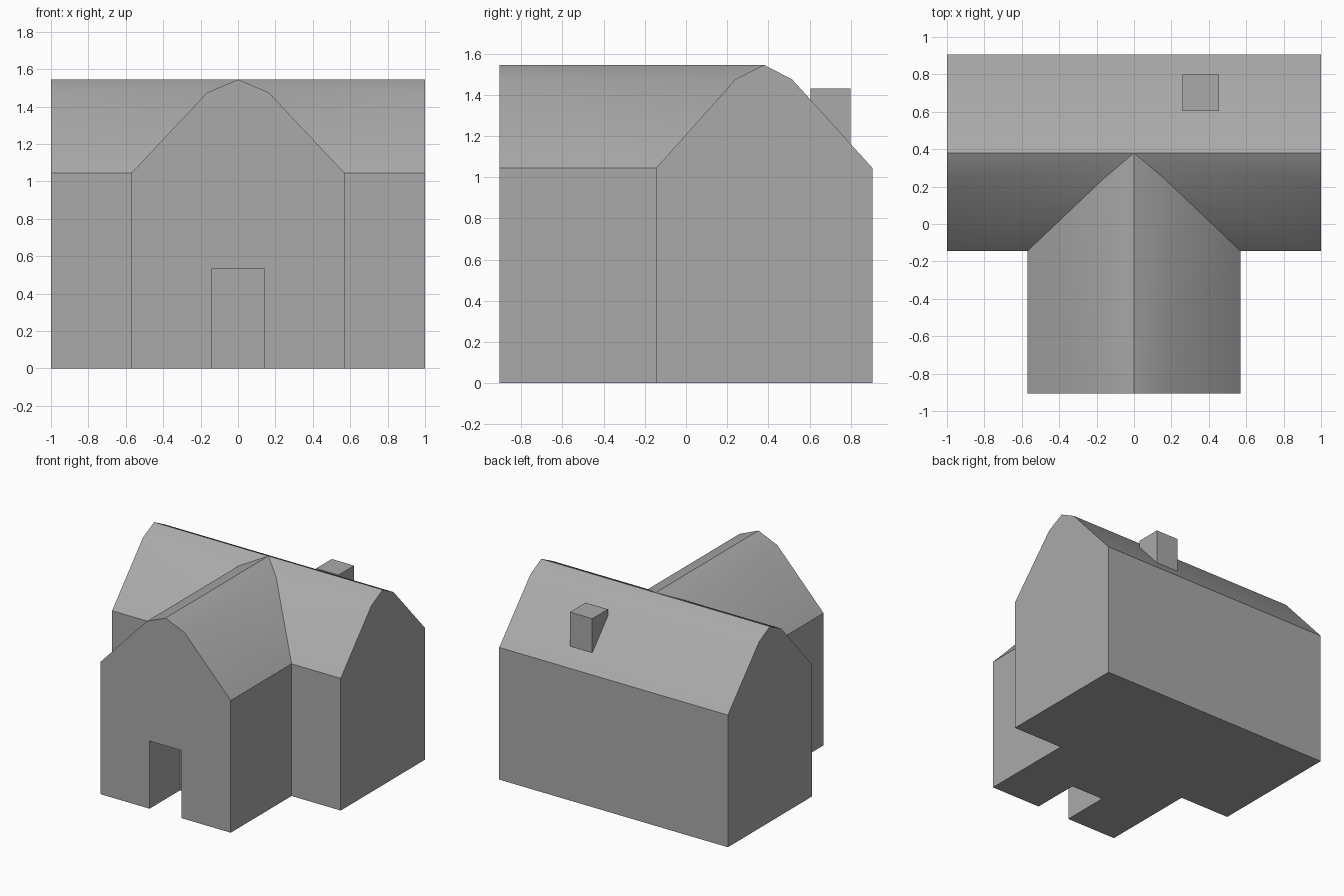
import bpy
import bmesh
import math

cube = bpy.data.objects.get("Cube")
if cube:
    bpy.data.objects.remove(cube, do_unlink=True)

grey = bpy.data.materials.new("plain_grey")
grey.use_nodes = True
colour = (0.4, 0.4, 0.4, 1.0)
grey.diffuse_color = colour
grey.node_tree.nodes["Principled BSDF"].inputs["Base Color"].default_value = colour

# Shared dimensions: heights, half widths and depths
EAVE, KINK, RIDGE = 1.045, 1.475, 1.545
WING, WING_KINK, MAIN = 0.57, 0.165, 1.0
FRONT, STEP, KINK_F, MID, KINK_B, BACK = -0.905, -0.145, 0.24, 0.38, 0.515, 0.905
DOOR, DOOR_TOP, DOOR_BACK = 0.14, 0.535, -0.525


def build(name, half_faces, mirrored=True):
    """Make an object from polygons, reflected across x = 0."""
    bm = bmesh.new()
    for side in ((1, -1) if mirrored else (1,)):
        for face in half_faces:
            bm.faces.new([bm.verts.new((side * x, y, z)) for x, y, z in face])
    bmesh.ops.remove_doubles(bm, verts=bm.verts, dist=1e-4)
    bmesh.ops.recalc_face_normals(bm, faces=bm.faces)
    # Join the flat halves into single faces
    bmesh.ops.dissolve_limit(bm, angle_limit=math.radians(1),
                             verts=bm.verts, edges=bm.edges)
    mesh = bpy.data.meshes.new(name)
    bm.to_mesh(mesh)
    bm.free()
    mesh.materials.append(grey)
    obj = bpy.data.objects.new(name, mesh)
    bpy.context.collection.objects.link(obj)
    return obj


def wall(a, b, top, bottom=0):
    """Upright rectangle between two plan points."""
    return [(*a, bottom), (*b, bottom), (*b, top), (*a, top)]


# Walls, with the gables, doorway recess and floor
walls = [
    wall((WING, FRONT), (WING, STEP), EAVE),
    wall((WING, STEP), (MAIN, STEP), EAVE),
    wall((MAIN, BACK), (0, BACK), EAVE),
    [(MAIN, STEP, 0), (MAIN, BACK, 0), (MAIN, BACK, EAVE), (MAIN, KINK_B, KINK),
     (MAIN, MID, RIDGE), (MAIN, KINK_F, KINK), (MAIN, STEP, EAVE)],
    [(DOOR, FRONT, 0), (WING, FRONT, 0), (WING, FRONT, EAVE),
     (WING_KINK, FRONT, KINK), (0, FRONT, RIDGE), (0, FRONT, DOOR_TOP),
     (DOOR, FRONT, DOOR_TOP)],
    wall((DOOR, FRONT), (DOOR, DOOR_BACK), DOOR_TOP),
    wall((0, DOOR_BACK), (DOOR, DOOR_BACK), DOOR_TOP),
    [(0, FRONT, DOOR_TOP), (DOOR, FRONT, DOOR_TOP),
     (DOOR, DOOR_BACK, DOOR_TOP), (0, DOOR_BACK, DOOR_TOP)],
    [(0, BACK, 0), (MAIN, BACK, 0), (MAIN, STEP, 0), (WING, STEP, 0),
     (WING, FRONT, 0), (DOOR, FRONT, 0), (DOOR, DOOR_BACK, 0), (0, DOOR_BACK, 0)],
]
build("house_walls", walls)

# Roof, with valleys where the wing meets the main range
junction = (0, MID, RIDGE)
valley_mid = (WING_KINK, KINK_F, KINK)
valley_low = (WING, STEP, EAVE)
roof_faces = [
    [(0, FRONT, RIDGE), (WING_KINK, FRONT, KINK), valley_mid, junction],
    [(WING_KINK, FRONT, KINK), (WING, FRONT, EAVE), valley_low, valley_mid],
    [junction, valley_mid, (MAIN, KINK_F, KINK), (MAIN, MID, RIDGE)],
    [valley_mid, valley_low, (MAIN, STEP, EAVE), (MAIN, KINK_F, KINK)],
    [junction, (MAIN, MID, RIDGE), (MAIN, KINK_B, KINK), (0, KINK_B, KINK)],
    [(0, KINK_B, KINK), (MAIN, KINK_B, KINK), (MAIN, BACK, EAVE), (0, BACK, EAVE)],
]
roof = build("roof", roof_faces)

# Chimney on the back slope, its foot sunk into the roof
x0, x1, y0, y1, low, high = 0.26, 0.455, 0.605, 0.80, 1.1, 1.43
corners = [(x0, y0), (x1, y0), (x1, y1), (x0, y1)]
chimney = [wall(corners[i - 1], corners[i], high, low) for i in range(4)]
chimney += [[(x, y, z) for x, y in corners] for z in (low, high)]
build("chimney", chimney, mirrored=False)

# Soften the shallow bend in the roof, keeping ridges and valleys sharp
bpy.ops.object.select_all(action="DESELECT")
roof.select_set(True)
bpy.context.view_layer.objects.active = roof
bpy.ops.object.shade_smooth_by_angle(angle=math.radians(30))
